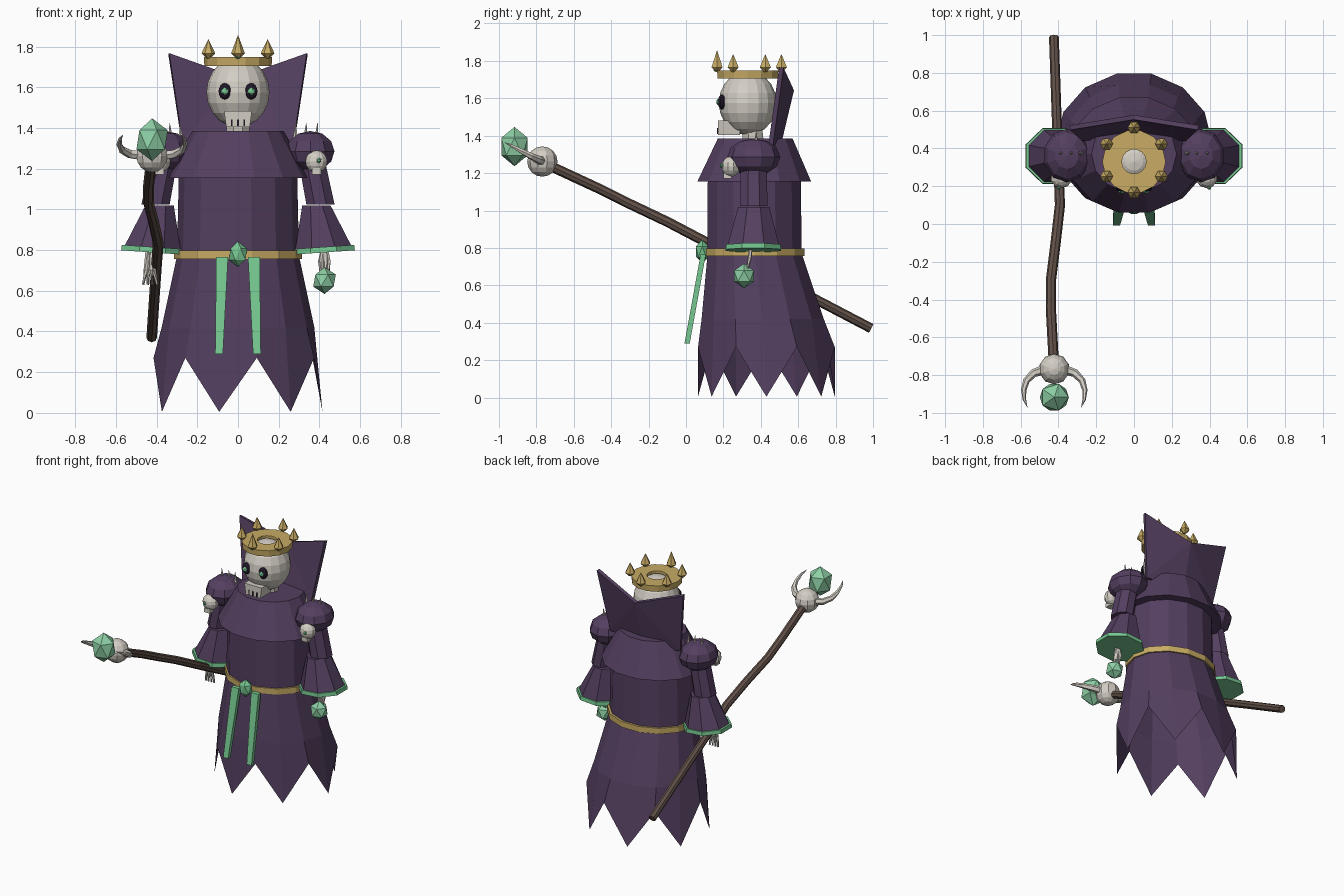
import bpy, bmesh, math
from mathutils import Vector, Matrix

if "Cube" in bpy.data.objects:
    bpy.data.objects.remove(bpy.data.objects["Cube"])


def mat(name, rgb):
    m = bpy.data.materials.new(name)
    m.diffuse_color = (*rgb, 1)
    m.use_nodes = True
    m.node_tree.nodes["Principled BSDF"].inputs["Base Color"].default_value = m.diffuse_color
    return m


PURPLE = mat("purple cloth", (0.088, 0.05, 0.117))
BONE = mat("bone", (0.65, 0.61, 0.55))
GOLD = mat("gold", (0.58, 0.41, 0.13))
GEM = mat("green gem", (0.27, 0.63, 0.38))
TRIM = mat("green trim", (0.18, 0.57, 0.28))
WOOD = mat("brown wood", (0.12, 0.08, 0.065))
DARK = mat("dark socket", (0.014, 0.008, 0.02))


def finish(name, bm, material):
    bmesh.ops.recalc_face_normals(bm, faces=bm.faces)
    me = bpy.data.meshes.new(name)
    bm.to_mesh(me)
    bm.free()
    me.materials.append(material)
    ob = bpy.data.objects.new(name, me)
    bpy.context.collection.objects.link(ob)
    return ob


def skin(name, rings, material, caps=(True, True), closed=False):
    """Bridge a list of equally long point rings."""
    bm = bmesh.new()
    vs = [[bm.verts.new(p) for p in r] for r in rings]
    n = len(vs[0])
    pairs = list(zip(vs, vs[1:])) + ([(vs[-1], vs[0])] if closed else [])
    for a, b in pairs:
        for i in range(n):
            j = (i + 1) % n
            bm.faces.new((a[i], a[j], b[j], b[i]))
    if not closed:
        for ring, cap in ((vs[0], caps[0]), (vs[-1], caps[1])):
            if cap:
                bm.faces.new(ring)
    return finish(name, bm, material)


def ellipse(cx, cy, z, rx, ry, n, phase=0.5):
    """Horizontal ring; angle zero faces the front."""
    return [(cx + rx * math.sin((i + phase) * math.tau / n),
             cy - ry * math.cos((i + phase) * math.tau / n), z) for i in range(n)]


def loft(name, rows, n, material, phase=0.5, **kw):
    return skin(name, [ellipse(*r, n, phase) for r in rows], material, **kw)


def tube(name, pts, radii, n, material):
    pts = [Vector(p) for p in pts]
    rings = []
    for i, p in enumerate(pts):
        d = (pts[min(i + 1, len(pts) - 1)] - pts[max(i - 1, 0)]).normalized()
        q = d.to_track_quat('Z', 'Y')
        rings.append([p + q @ Vector((math.cos(k * math.tau / n) * radii[i],
                                      math.sin(k * math.tau / n) * radii[i], 0)) for k in range(n)])
    return skin(name, rings, material)


def ball(name, c, r, material, seg=16, rings=10):
    bm = bmesh.new()
    bmesh.ops.create_uvsphere(bm, u_segments=seg, v_segments=rings, radius=1,
                              matrix=Matrix.Translation(c) @ Matrix.Diagonal((*r, 1)))
    return finish(name, bm, material)


def gem(name, c, r, material=GEM):
    bm = bmesh.new()
    bmesh.ops.create_icosphere(bm, subdivisions=1, radius=1,
                               matrix=Matrix.Translation(c) @ Matrix.Diagonal((*r, 1)))
    return finish(name, bm, material)


def box(name, c, s, material):
    bm = bmesh.new()
    bmesh.ops.create_cube(bm, size=1, matrix=Matrix.Translation(c) @ Matrix.Diagonal((*s, 1)))
    return finish(name, bm, material)


# Robe: fourteen-sided body with a zigzag hem of seven points
N = 14
hem = [(x, y, 0.27 if i % 2 == 0 else 0.005)
       for i, (x, y, z) in enumerate(ellipse(0, 0.43, 0, 0.415, 0.375, N))]
skin("robe", [ellipse(0, 0.365, 1.2, 0.29, 0.255, N), ellipse(0, 0.367, 0.77, 0.3, 0.258, N),
              ellipse(0, 0.41, 0.42, 0.375, 0.335, N), hem], PURPLE, caps=(True, False))

# Shoulder mantle and neck
loft("mantle", [(0, 0.365, 1.155, 0.355, 0.312), (0, 0.37, 1.385, 0.225, 0.205)], N, PURPLE)
loft("neck", [(0, 0.36, 1.37, 0.06, 0.06), (0, 0.35, 1.46, 0.06, 0.06)], 8, BONE)

# Belt with gem buckle and two hanging sash tails
loft("belt", [(0, 0.37, 0.757, 0.314, 0.27), (0, 0.37, 0.798, 0.314, 0.27)], N, GOLD)
gem("buckle", (0, 0.087, 0.78), (0.05, 0.04, 0.062), TRIM)
for s in (-1, 1):
    x0, x1 = s * 0.078, s * 0.093
    skin("sash_tail", [[(x - w, y, z), (x + w, y, z), (x + w, y + 0.028, z), (x - w, y + 0.028, z)]
                       for x, w, y, z in ((x0, 0.029, 0.078, 0.765), (x1, 0.019, -0.008, 0.29))], TRIM)

# Tall pointed collar, creased at the back
bm = bmesh.new()
cv = [bm.verts.new(p) for p in ((-0.34, 0.51, 1.765), (0, 0.565, 1.645), (0.34, 0.51, 1.765),
                                (0.275, 0.45, 1.33), (0, 0.49, 1.33), (-0.275, 0.45, 1.33))]
bm.faces.new((cv[0], cv[1], cv[5]))
bm.faces.new((cv[1], cv[4], cv[5]))
bm.faces.new((cv[1], cv[2], cv[3]))
bm.faces.new((cv[1], cv[3], cv[4]))
collar = finish("collar", bm, PURPLE)
sol = collar.modifiers.new("thickness", 'SOLIDIFY')
sol.thickness = 0.025
sol.offset = 0

# Skull: head, jaw, teeth gaps, nose and eyes
ball("head", (0, 0.33, 1.575), (0.155, 0.155, 0.172), BONE)
skin("jaw", [[(-w, 0.17, z), (w, 0.17, z), (w, 0.29, z), (-w, 0.29, z)]
             for w, z in ((0.058, 1.405), (0.068, 1.482))], BONE)
for x in (-0.03, 0, 0.03):
    box("tooth_gap", (x, 0.169, 1.425), (0.008, 0.006, 0.032), DARK)
for s in (-1, 1):
    ball("eye_socket", (s * 0.065, 0.192, 1.58), (0.032, 0.022, 0.04), DARK, 10, 8)
    gem("eye", (s * 0.065, 0.172, 1.58), (0.02, 0.011, 0.018), TRIM)

# Crown: flat gold band with six floating points
prof = [(0.165, 1.705), (0.168, 1.748), (0.065, 1.748), (0.065, 1.705)]
loft("crown_band", [(0, 0.33, z, r, r) for r, z in prof], 14, GOLD, closed=True)
for i in range(6):
    a = i * math.tau / 6
    x, y = 0.168 * math.sin(a), 0.338 - 0.172 * math.cos(a)
    h = 0.02 if i == 0 else 0
    loft("crown_point", [(x, y, 1.74, 0.008, 0.008), (x, y, 1.766, 0.034, 0.034),
                         (x, y, 1.835 + h, 0.001, 0.001)], 6, GOLD)
gem("crown_gem", (0, 0.16, 1.757), (0.02, 0.014, 0.018), TRIM)

# Arms, mirrored
for s in (-1, 1):
    ball("shoulder_pad", (s * 0.355, 0.362, 1.285), (0.125, 0.142, 0.1), PURPLE, 10, 6)
    for x in (0.28, 0.33, 0.385):
        tube("shoulder_spike", [(s * x, 0.375, 1.345), (s * (x + 0.006), 0.375, 1.425)],
             (0.013, 0.001), 6, BONE)
    ball("shoulder_skull", (s * 0.385, 0.24, 1.235), (0.056, 0.05, 0.055), BONE, 10, 8)
    box("shoulder_skull_jaw", (s * 0.385, 0.222, 1.187), (0.045, 0.045, 0.03), BONE)
    gem("shoulder_gem", (s * 0.398, 0.191, 1.24), (0.013, 0.01, 0.013), TRIM)
    loft("upper_sleeve", [(s * 0.36, 0.362, 1.25, 0.07, 0.075), (s * 0.405, 0.362, 1.025, 0.075, 0.08)],
         8, PURPLE)
    # Flared lower sleeve, its outer rim tilted upward
    top = ellipse(s * 0.385, 0.362, 1.02, 0.075, 0.09, 8)
    def rim(z, rx, ry):
        return [(x, y, z + 0.07 * (abs(x) - 0.42)) for x, y, _ in ellipse(s * 0.42, 0.36, 0, rx, ry, 8)]
    skin("lower_sleeve", [top, rim(0.808, 0.15, 0.15)], PURPLE)
    skin("cuff", [rim(0.815, 0.163, 0.157), rim(0.788, 0.167, 0.16)], TRIM)

# Hands: finger bones around the staff and above the floating orb
for i in range(4):
    dx = -0.021 + 0.014 * i
    tube("staff_finger", [(-0.43 + dx * 0.6, 0.325, 0.8), (-0.432 + dx, 0.295, 0.70),
                          (-0.432 + dx * 1.6, 0.30, 0.63)], (0.012, 0.011, 0.007), 5, BONE)
    tube("orb_finger", [(0.425 + dx * 0.4, 0.345, 0.8), (0.425 + dx, 0.34, 0.745),
                        (0.425 + dx * 0.9, 0.33, 0.69)], (0.01, 0.011, 0.006), 5, BONE)
gem("hand_orb", (0.425, 0.31, 0.65), (0.062, 0.062, 0.066))

# Staff: crooked shaft, bone ball, horns and gem
shaft = [(-0.424, 0.99, 0.37), (-0.412, 0.64, 0.553), (-0.4, 0.3, 0.728), (-0.392, 0.1, 0.835),
         (-0.415, -0.1, 0.94), (-0.44, -0.3, 1.035), (-0.44, -0.45, 1.11), (-0.425, -0.73, 1.24)]
tube("staff", shaft, [0.026] * 3 + [0.027] * 5, 8, WOOD)
ball("staff_skull", (-0.422, -0.768, 1.262), (0.081, 0.081, 0.081), BONE, 10, 8)
gem("staff_gem", (-0.422, -0.917, 1.342), (0.086, 0.083, 0.105))
for s in (-1, 1):
    horn = [(0.05, -0.77, 1.265), (0.11, -0.79, 1.272), (0.148, -0.83, 1.292),
            (0.162, -0.88, 1.318), (0.158, -0.93, 1.345), (0.143, -0.97, 1.365)]
    tube("staff_horn", [(-0.422 + s * x, y, z) for x, y, z in horn],
         (0.026, 0.022, 0.018, 0.014, 0.009, 0.001), 6, BONE)
